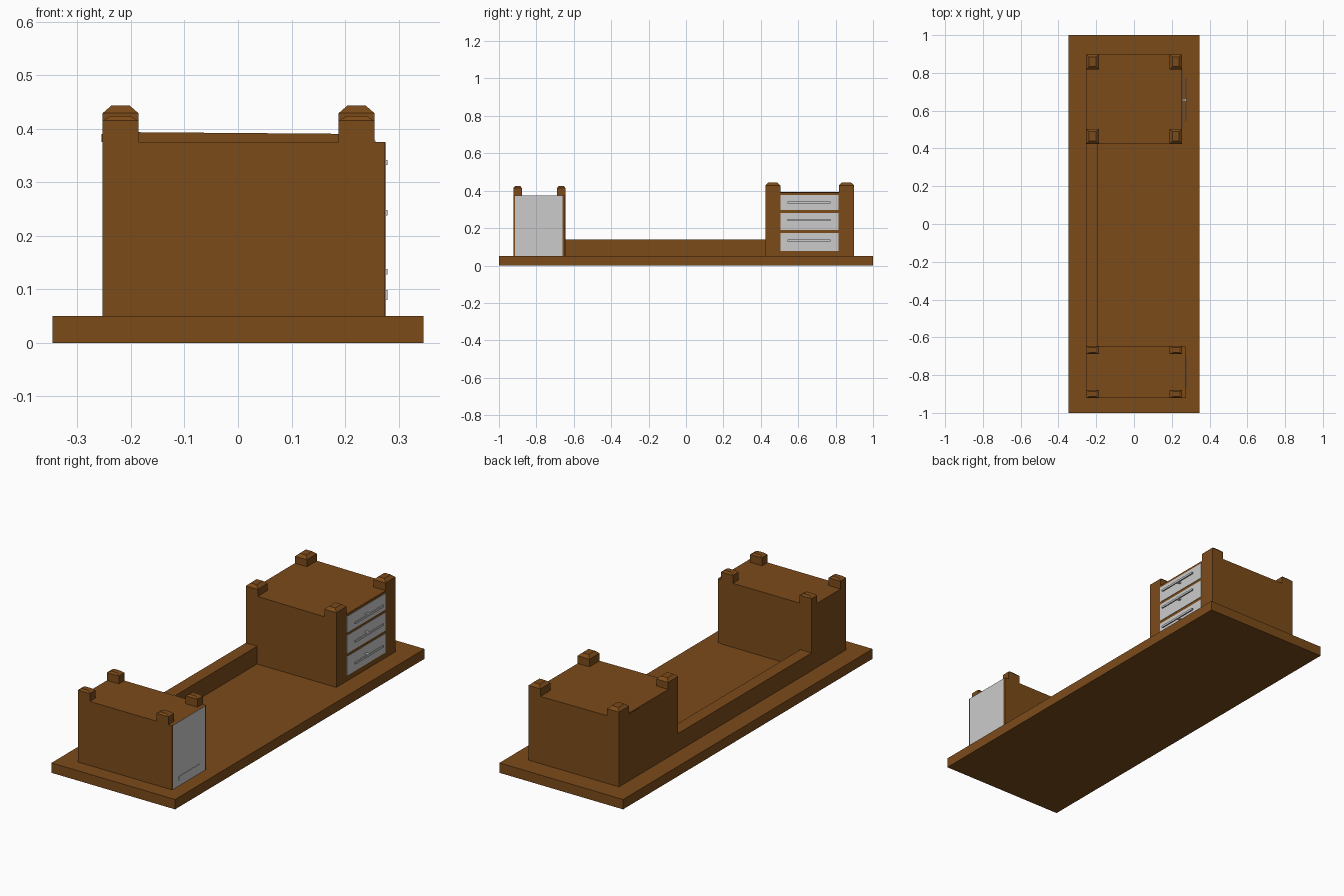
import bpy, bmesh

if "Cube" in bpy.data.objects:
    bpy.data.objects.remove(bpy.data.objects["Cube"])

wood = bpy.data.materials.new("brown_wood")
wood.diffuse_color = (0.20, 0.07, 0.01, 1)
wood.use_nodes = True
wood.node_tree.nodes["Principled BSDF"].inputs["Base Color"].default_value = wood.diffuse_color


def box(name, x, y, z, mat=wood, taper=None):
    """Box from ranges; taper=(dx, dy) insets the top face."""
    dx, dy = taper or (0, 0)
    bm = bmesh.new()
    bmesh.ops.create_cube(bm, size=1)
    for v in bm.verts:
        ix, iy = (dx, dy) if v.co.z > 0 else (0, 0)
        v.co.x = x[1] - ix if v.co.x > 0 else x[0] + ix
        v.co.y = y[1] - iy if v.co.y > 0 else y[0] + iy
        v.co.z = z[1] if v.co.z > 0 else z[0]
    me = bpy.data.meshes.new(name)
    bm.to_mesh(me)
    bm.free()
    ob = bpy.data.objects.new(name, me)
    bpy.context.collection.objects.link(ob)
    if mat:
        me.materials.append(mat)
    return ob


BACK, FRONT, SLAB, POST = -0.253, 0.255, 0.05, 0.067


def cabinet(name, y, top, post_depth, post_top, cap, inset):
    """Closed body with four corner posts that end in chamfered feet."""
    body = box(name + "_body", (BACK, FRONT), y, (SLAB, top))
    for x0 in (BACK, FRONT - POST):
        for y0 in (y[0], y[1] - post_depth):
            xr, yr = (x0, x0 + POST), (y0, y0 + post_depth)
            box(name + "_post", xr, yr, (top - 0.02, post_top - cap))
            box(name + "_foot", xr, yr, (post_top - cap, post_top), taper=inset)
    return body


# Table top, lying face down
box("table_top", (-0.347, 0.347), (-1, 1), (0, SLAB))

# Drawer cabinet, its top slightly sloped
body = cabinet("drawer_cabinet", (0.424, 0.898), 0.390, 0.08, 0.443, 0.014, (0.016, 0.015))
for v in body.data.vertices:
    if v.co.z > 0.3 and v.co.x < 0:
        v.co.z = 0.394
box("back_lip", (BACK - 0.002, BACK), (0.74, 0.82), (0.375, 0.39))

# Door cabinet
cabinet("door_cabinet", (-0.922, -0.645), 0.375, 0.044, 0.424, 0.009, (0.016, 0.008))

# Back rail joining the cabinets
box("back_rail", (BACK, -0.19), (-0.645, 0.424), (SLAB, 0.14))

# Drawer fronts, each with a bar handle on a stem
for z0, z1, zh in ((0.078, 0.175, 0.133), (0.19, 0.282, 0.243), (0.296, 0.378, 0.337)):
    box("drawer_front", (0.24, 0.257), (0.505, 0.815), (z0, z1), None)
    box("drawer_handle", (0.273, 0.279), (0.542, 0.772), (zh - 0.005, zh + 0.005), None)
    box("handle_stem", (0.256, 0.274), (0.651, 0.663), (zh - 0.004, zh + 0.004), None)

# Door with a pale face and a handle
box("door", (FRONT, 0.275), (-0.922, -0.648), (SLAB, 0.375))
box("door_face", (0.27, 0.2765), (-0.914, -0.659), (SLAB, 0.3745), None)
box("door_handle", (0.276, 0.279), (-0.872, -0.706), (0.08, 0.099), None)
